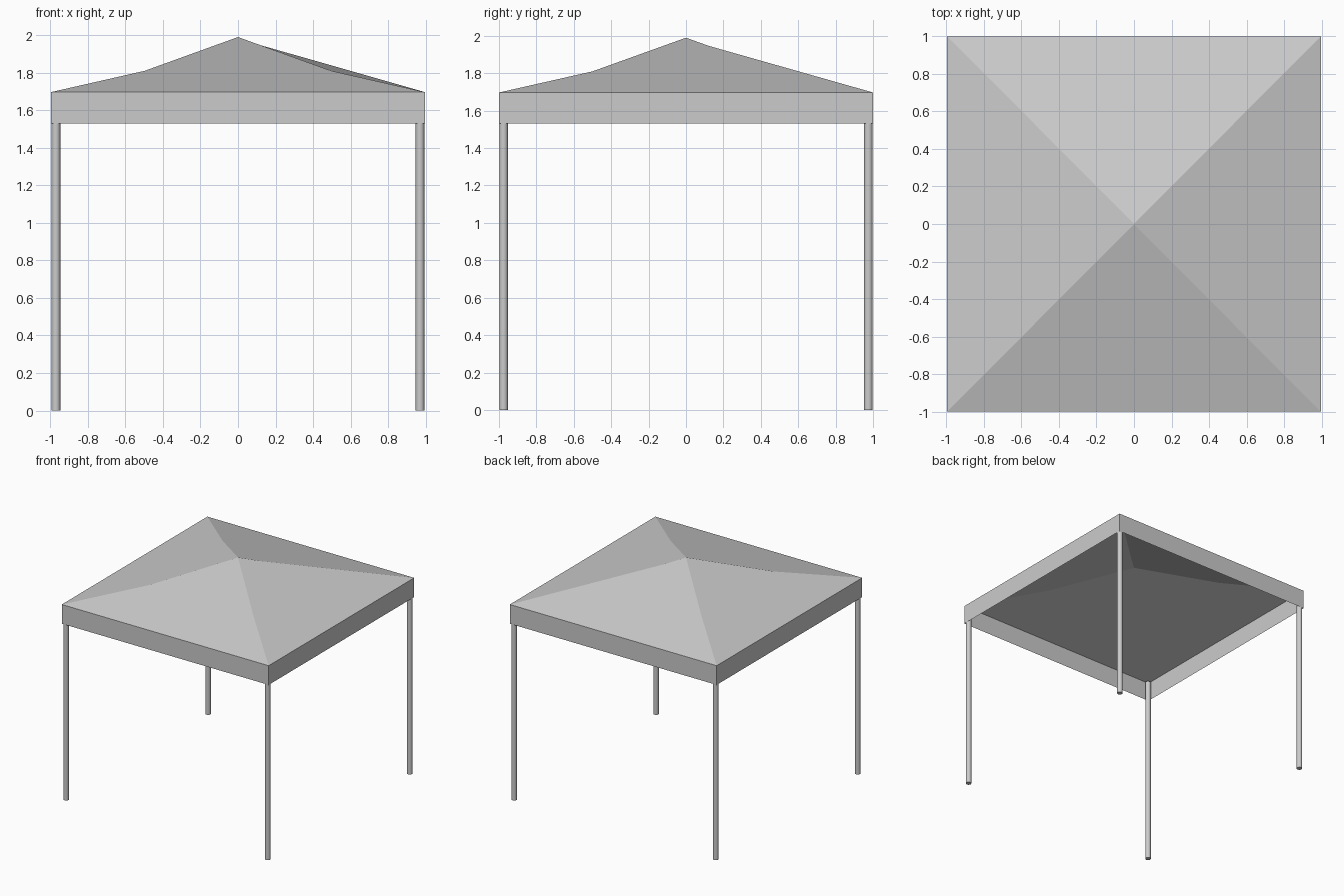
import bpy, bmesh

if "Cube" in bpy.data.objects:
    bpy.data.objects.remove(bpy.data.objects["Cube"])

HX, HY = 0.995, 1.0                    # half width, half depth
APEX, EAVE, HEM = 1.99, 1.697, 1.53    # heights
SAG, SAG_DROP = 0.5, 0.18              # where the hips bend, and how far they drop there
CORNERS = [(-1, -1), (1, -1), (1, 1), (-1, 1)]


def mesh_object(name, bm):
    bmesh.ops.recalc_face_normals(bm, faces=bm.faces)
    me = bpy.data.meshes.new(name)
    bm.to_mesh(me)
    bm.free()
    ob = bpy.data.objects.new(name, me)
    bpy.context.collection.objects.link(ob)
    return ob


def corner_ring(bm, z):
    return [bm.verts.new((sx * HX, sy * HY, z)) for sx, sy in CORNERS]


# Canopy: four sagging panels and the hanging valance, one thin sheet
bm = bmesh.new()
apex = bm.verts.new((0, 0, APEX))
eave, hem = corner_ring(bm, EAVE), corner_ring(bm, HEM)
bends = []
for sx, sy in CORNERS:
    # the back right hip bends close to the peak
    t = 0.12 if (sx, sy) == (1, 1) else SAG
    bends.append(bm.verts.new((sx * HX * t, sy * HY * t, APEX - SAG_DROP * t / SAG)))
for i in range(4):
    j = (i + 1) % 4
    bm.faces.new((apex, bends[i], eave[i], eave[j], bends[j]))
    bm.faces.new((eave[i], hem[i], hem[j], eave[j]))
mesh_object("canopy", bm)

# Legs: round poles reaching up inside the valance
for (sx, sy), name in zip(CORNERS, ("front_left", "front_right", "back_right", "back_left")):
    r, top = 0.023, 1.685
    bpy.ops.mesh.primitive_cylinder_add(
        vertices=16, radius=r, depth=top,
        location=(sx * (HX - r - 0.002), sy * (HY - r - 0.002), top / 2))
    bpy.context.object.name = name + "_leg"
    bpy.ops.object.shade_smooth_by_angle()
